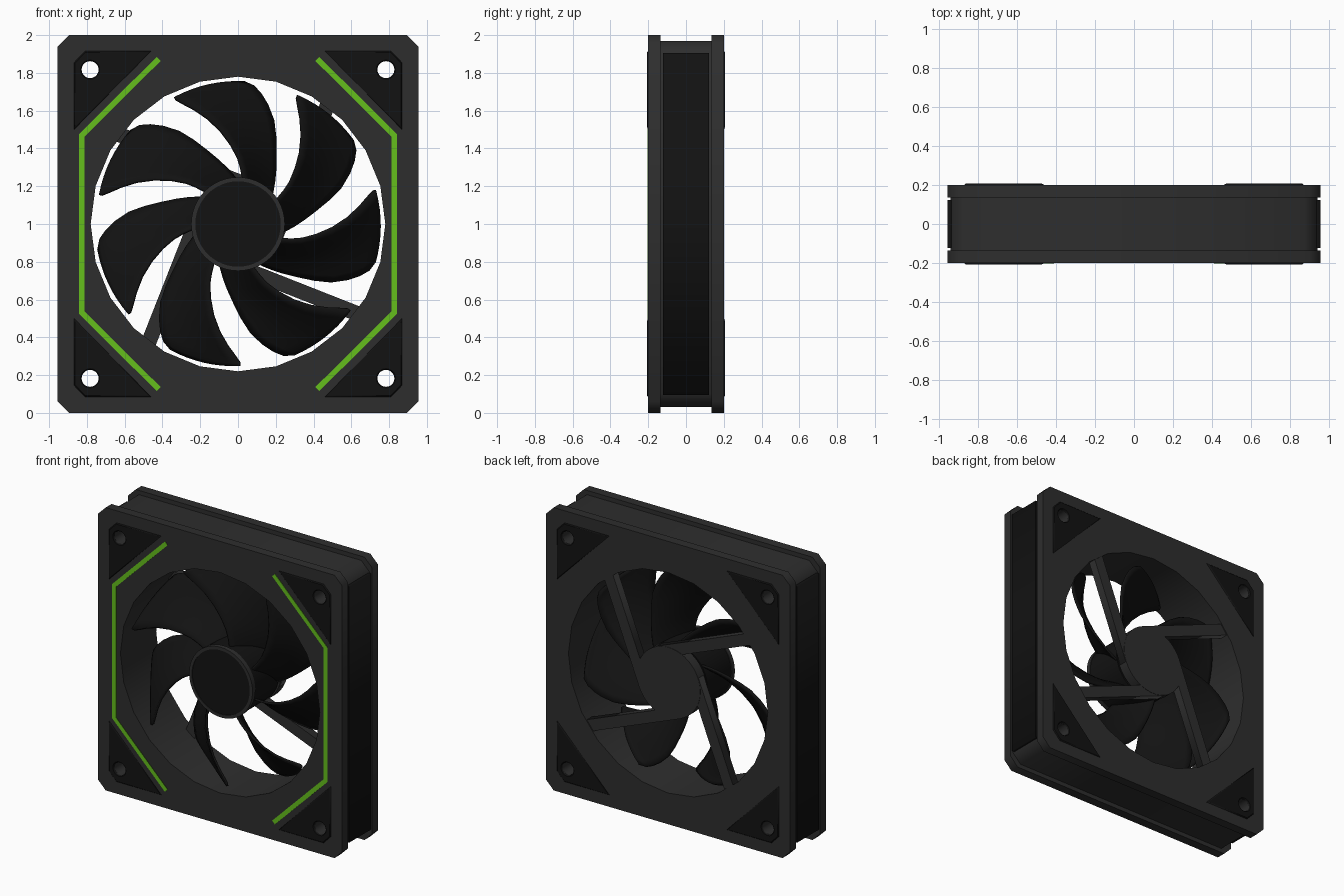
import bpy, bmesh
from math import sin, cos, radians, pi
from mathutils import Matrix

if "Cube" in bpy.data.objects:
    bpy.data.objects.remove(bpy.data.objects["Cube"])


def material(name, rgb):
    m = bpy.data.materials.new(name)
    m.diffuse_color = (*rgb, 1)
    m.use_nodes = True
    m.node_tree.nodes["Principled BSDF"].inputs["Base Color"].default_value = m.diffuse_color
    return m


GREY = material("dark_grey", (0.027, 0.027, 0.027))
BLACK = material("near_black", (0.006, 0.006, 0.006))
GREEN = material("green", (0.13, 0.52, 0.012))


def circle(r, n, cx=0, cz=0):
    return [(cx + r * cos(2 * pi * i / n), cz + r * sin(2 * pi * i / n)) for i in range(n)]


def octagon(w, h, c):
    q = [(w, h - c), (w - c, h)]
    return q + [(-x, z) for x, z in q[::-1]] + [(-x, -z) for x, z in q] + [(x, -z) for x, z in q[::-1]]


def plate(name, loops, y0, y1, mat, bevel=0.0):
    """Extrude x/z outlines (with holes) from y0 to y1, measured about the fan axis."""
    cu = bpy.data.curves.new(name, 'CURVE')
    cu.dimensions = '2D'
    cu.fill_mode = 'BOTH'
    cu.extrude = (y1 - y0) / 2 - bevel
    if bevel:
        cu.bevel_depth, cu.bevel_resolution, cu.offset = bevel, 0, -bevel
    for pts in loops:
        s = cu.splines.new('POLY')
        s.points.add(len(pts) - 1)
        for p, (x, z) in zip(s.points, pts):
            p.co = (x, z, 0, 1)
        s.use_cyclic_u = True
    cu.materials.append(mat)
    ob = bpy.data.objects.new(name, cu)
    bpy.context.collection.objects.link(ob)
    ob.rotation_euler = (pi / 2, 0, 0)
    ob.location = (0, (y0 + y1) / 2, 1)
    select(ob)
    bpy.ops.object.convert(target='MESH')
    return bpy.context.object


def select(ob):
    bpy.ops.object.select_all(action='DESELECT')
    ob.select_set(True)
    bpy.context.view_layer.objects.active = ob


def smooth(ob):
    select(ob)
    bpy.ops.object.shade_smooth_by_angle(angle=radians(35))


# Frame: two flanges and a slightly smaller body, with duct and screw holes
corners = [(sx, sz) for sx in (-1, 1) for sz in (-1, 1)]
holes = [circle(0.78, 24)] + [circle(0.045, 20, sx * 0.783, sz * 0.817) for sx, sz in corners]
plate("front_flange", [octagon(0.955, 1, 0.06)] + holes, -0.2, -0.135, GREY)
plate("back_flange", [octagon(0.955, 1, 0.06)] + holes, 0.135, 0.2, GREY)
plate("frame_body", [octagon(0.94, 0.97, 0.07)] + holes, -0.135, 0.135, GREY)

# Side panels and green light strips
strip = [(0.43, 0.885), (0.842, 0.475), (0.842, -0.475), (0.43, -0.885),
         (0.409, -0.864), (0.812, -0.463), (0.812, 0.463), (0.409, 0.864)]
for sx, side in ((-1, "left"), (1, "right")):
    panel = [(sx * 0.93, -0.905), (sx * 0.955, -0.905), (sx * 0.955, 0.905), (sx * 0.93, 0.905)]
    plate(side + "_side_panel", [panel], -0.122, 0.122, BLACK)
    plate(side + "_light_strip", [[(sx * x, z) for x, z in strip]], -0.203, -0.19, GREEN)

# Triangular corner pads, front and back
pad = [(0.868, 0.5), (0.868, 0.855), (0.81, 0.915), (0.46, 0.915)]
for sx, sz in corners:
    loops = [[(sx * x, sz * z) for x, z in pad], circle(0.045, 20, sx * 0.783, sz * 0.817)]
    plate("front_corner_pad", loops, -0.207, -0.187, BLACK, 0.006)
    plate("back_corner_pad", loops, 0.187, 0.207, BLACK, 0.006)

# Rotor hub, front ring and cap
smooth(plate("rotor_hub", [circle(0.243, 48)], -0.17, 0.11, BLACK))
smooth(plate("hub_ring", [circle(0.248, 48), circle(0.226, 48)], -0.192, -0.16, GREY))
smooth(plate("hub_cap", [circle(0.228, 48)], -0.187, -0.165, BLACK))

# Motor mount and four tangential struts at the back
smooth(plate("motor_mount", [circle(0.248, 48)], 0.125, 0.195, GREY))
for k in range(4):
    a = radians(-21.5 - 90 * k)
    d, n = (cos(a), sin(a)), (sin(a), -cos(a))
    bar = [(d[0] * t + n[0] * o, d[1] * t + n[1] * o)
           for t, o in ((0, 0.17), (0.77, 0.17), (0.77, 0.25), (0, 0.25))]
    plate("strut", [bar], 0.135, 0.193, GREY)

# Swept blades: radius, trailing angle, leading angle
SECTIONS = [(0.22, 38, 82), (0.25, 43, 84), (0.3, 50, 87), (0.35, 55.5, 90), (0.42, 61.5, 95),
            (0.5, 66.5, 100.5), (0.58, 71, 106), (0.65, 76, 111), (0.7, 80, 114.5),
            (0.735, 83.5, 116.5), (0.752, 87.5, 116.5)]
bm = bmesh.new()
N = 8
rows = []
for r, a0, a1 in SECTIONS:
    row = []
    for j in range(N + 1):
        t = j / N
        a = radians(a0 + (a1 - a0) * t)
        camber = 0.02 * sin(pi * t)
        row.append(bm.verts.new((r * cos(a), 0.105 - 0.24 * t + camber, r * sin(a))))
    rows.append(row)
for p, q in zip(rows, rows[1:]):
    for j in range(N):
        bm.faces.new((p[j], p[j + 1], q[j + 1], q[j]))
me = bpy.data.meshes.new("blade")
bm.to_mesh(me)
bm.free()
me.materials.append(BLACK)
for k in range(7):
    ob = bpy.data.objects.new("blade", me.copy())
    bpy.context.collection.objects.link(ob)
    ob.matrix_world = Matrix.Translation((0, 0, 1)) @ Matrix.Rotation(2 * pi * k / 7, 4, 'Y')
    sol = ob.modifiers.new("thickness", 'SOLIDIFY')
    sol.thickness, sol.offset = 0.014, 0
    smooth(ob)
